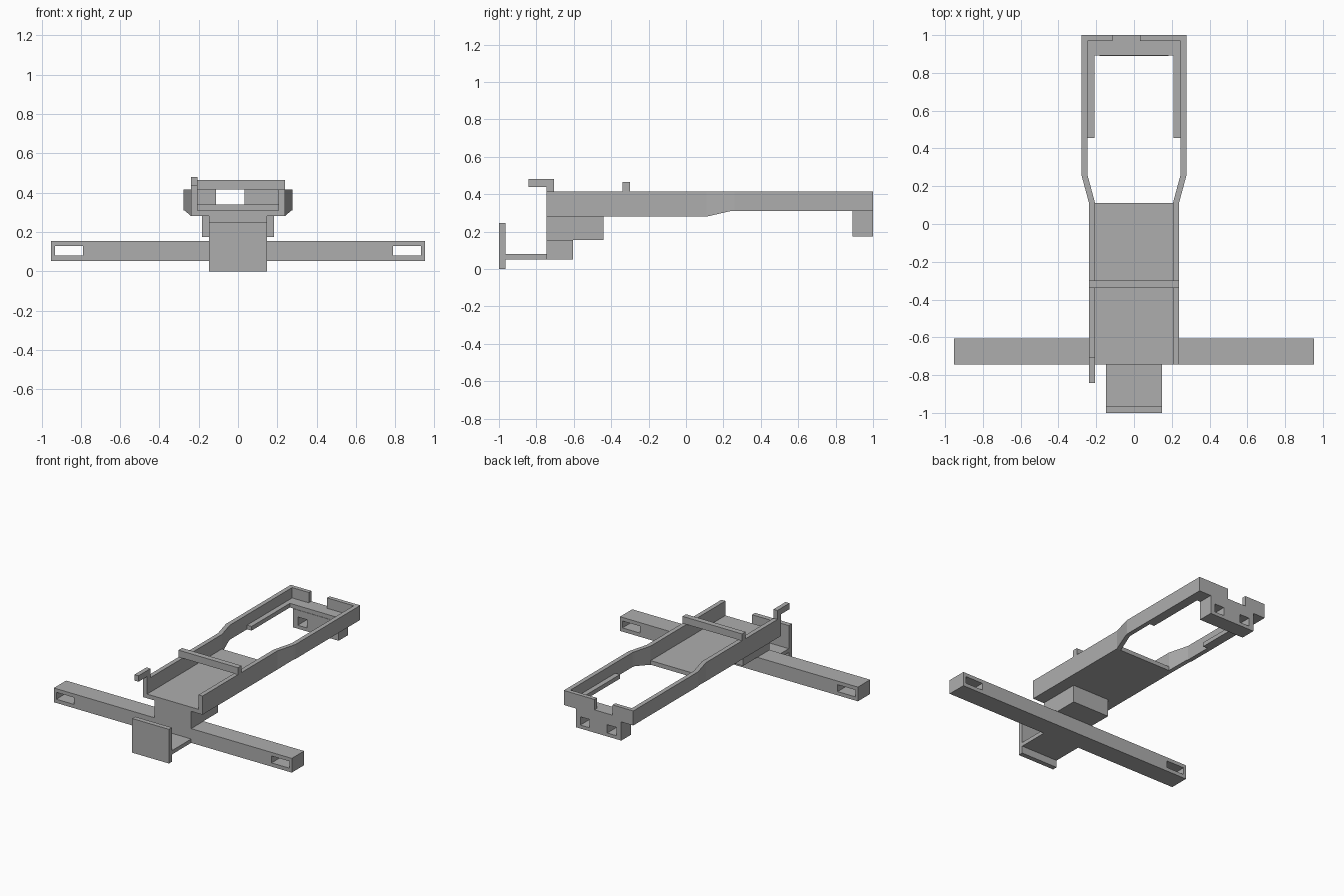
import bpy
import bmesh

if "Cube" in bpy.data.objects:
    bpy.data.objects.remove(bpy.data.objects["Cube"], do_unlink=True)

# Single flat grey plastic
grey = bpy.data.materials.new("plain_grey")
grey.use_nodes = True
colour = (0.42, 0.42, 0.42, 1)
grey.diffuse_color = colour
grey.node_tree.nodes["Principled BSDF"].inputs["Base Color"].default_value = colour


def finish(name, bm):
    bmesh.ops.recalc_face_normals(bm, faces=bm.faces)
    mesh = bpy.data.meshes.new(name)
    bm.to_mesh(mesh)
    bm.free()
    mesh.materials.append(grey)
    obj = bpy.data.objects.new(name, mesh)
    bpy.context.scene.collection.objects.link(obj)
    return obj


def box(name, xs, ys, zs):
    bm = bmesh.new()
    bmesh.ops.create_cube(bm, size=1)
    for v in bm.verts:
        v.co = [r[0] if c < 0 else r[1] for c, r in zip(v.co, (xs, ys, zs))]
    return finish(name, bm)


def cut(obj, xs, ys, zs):
    """Cut a box-shaped opening and bake the result."""
    cutter = box("cutter", xs, ys, zs)
    mod = obj.modifiers.new("opening", "BOOLEAN")
    mod.operation = "DIFFERENCE"
    mod.solver = "EXACT"
    mod.object = cutter
    graph = bpy.context.evaluated_depsgraph_get()
    baked = bpy.data.meshes.new_from_object(obj.evaluated_get(graph))
    obj.modifiers.clear()
    obj.data = baked
    bpy.data.objects.remove(cutter, do_unlink=True)


def rail(name, side):
    """Side wall lofted along y: (y, outer x, bottom z)."""
    sections = [(-0.745, 0.238, 0.28), (0.11, 0.238, 0.28), (0.24, 0.273, 0.31),
                (0.26, 0.278, 0.31), (1.0, 0.278, 0.31)]
    bm = bmesh.new()
    rings = []
    for y, x, z in sections:
        corners = [(x - 0.032, z), (x, z), (x, 0.415), (x - 0.032, 0.415)]
        rings.append([bm.verts.new((side * cx, y, cz)) for cx, cz in corners])
    for a, b in zip(rings, rings[1:]):
        for i in range(4):
            j = (i + 1) % 4
            bm.faces.new((a[i], a[j], b[j], b[i]))
    bm.faces.new(rings[0])
    bm.faces.new(rings[-1])
    return finish(name, bm)


# Tray: floor, flared side rails, ledges inside the rear opening
box("tray_floor", (-0.207, 0.207), (-0.745, 0.11), (0.28, 0.31))
for label, s in (("left", 1), ("right", -1)):
    rail(label + "_rail", s)
    box(label + "_ledge", sorted((s * 0.21, s * 0.247)), (0.455, 0.97), (0.31, 0.34))

# Rear wall with notch, shelf and lower block with two square holes
rear_wall = box("rear_wall", (-0.247, 0.247), (0.97, 1.0), (0.31, 0.415))
cut(rear_wall, (-0.113, 0.033), (0.9, 1.1), (0.34, 0.5))
box("rear_shelf", (-0.247, 0.247), (0.893, 0.97), (0.31, 0.34))
rear_block = box("rear_block", (-0.182, 0.182), (0.89, 1.0), (0.175, 0.31))
for s in (1, -1):
    cut(rear_block, sorted((s * 0.07, s * 0.145)), (0.8, 1.1), (0.2, 0.26))

# Bar across the tray and the small hook on the right rail
box("cross_bar", (-0.238, 0.238), (-0.34, -0.3), (0.415, 0.465))
box("hook_post", (-0.238, -0.206), (-0.745, -0.705), (0.415, 0.48))
box("hook_tip", (-0.238, -0.206), (-0.843, -0.745), (0.437, 0.48))

# Wide arm with a slot through each end
arm = box("wide_arm", (-0.952, 0.952), (-0.745, -0.605), (0.052, 0.155))
for s in (1, -1):
    cut(arm, sorted((s * 0.79, s * 0.932)), (-0.9, -0.5), (0.079, 0.129))

# Neck under the tray, tongue and upright front plate
box("neck_block", (-0.147, 0.147), (-0.745, -0.44), (0.155, 0.28))
box("tongue", (-0.147, 0.147), (-0.966, -0.745), (0.052, 0.08))
box("front_plate", (-0.147, 0.147), (-1.0, -0.965), (0, 0.247))
